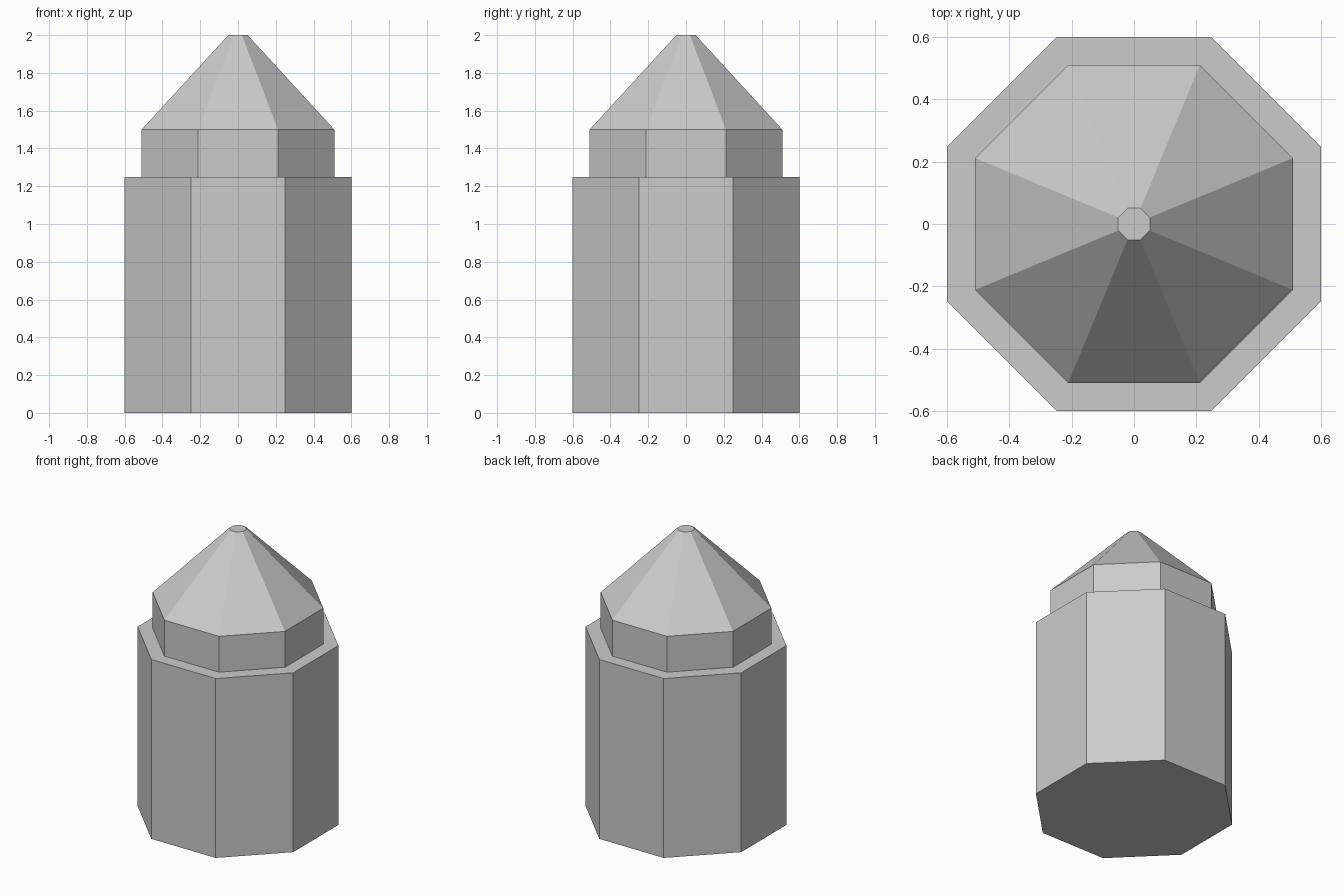
import bpy
import bmesh
import math

if "Cube" in bpy.data.objects:
    bpy.data.objects.remove(bpy.data.objects["Cube"])

SIDES = 8


def octagon_ring(bm, apothem, z):
    # Flat sides face the x and y axes
    radius = apothem / math.cos(math.pi / SIDES)
    angles = [(i + 0.5) * 2 * math.pi / SIDES for i in range(SIDES)]
    return [bm.verts.new((radius * math.cos(a), radius * math.sin(a), z)) for a in angles]


def stacked_octagon(name, profile):
    # Joins octagonal rings given as (apothem, z) into one closed solid
    bm = bmesh.new()
    rings = [octagon_ring(bm, apothem, z) for apothem, z in profile]
    for low, high in zip(rings, rings[1:]):
        for i in range(SIDES):
            j = (i + 1) % SIDES
            bm.faces.new((low[i], low[j], high[j], high[i]))
    bm.faces.new(rings[0][::-1])
    bm.faces.new(rings[-1])
    mesh = bpy.data.meshes.new(name)
    bm.to_mesh(mesh)
    bm.free()
    obj = bpy.data.objects.new(name, mesh)
    bpy.context.collection.objects.link(obj)
    return obj


# Body, stepped-in collar and blunt-tipped cone as one continuous shell
stacked_octagon("pointed_octagonal_post", [
    (0.60, 0.0), (0.60, 1.25),
    (0.51, 1.25), (0.51, 1.50),
    (0.051, 2.0),
])
